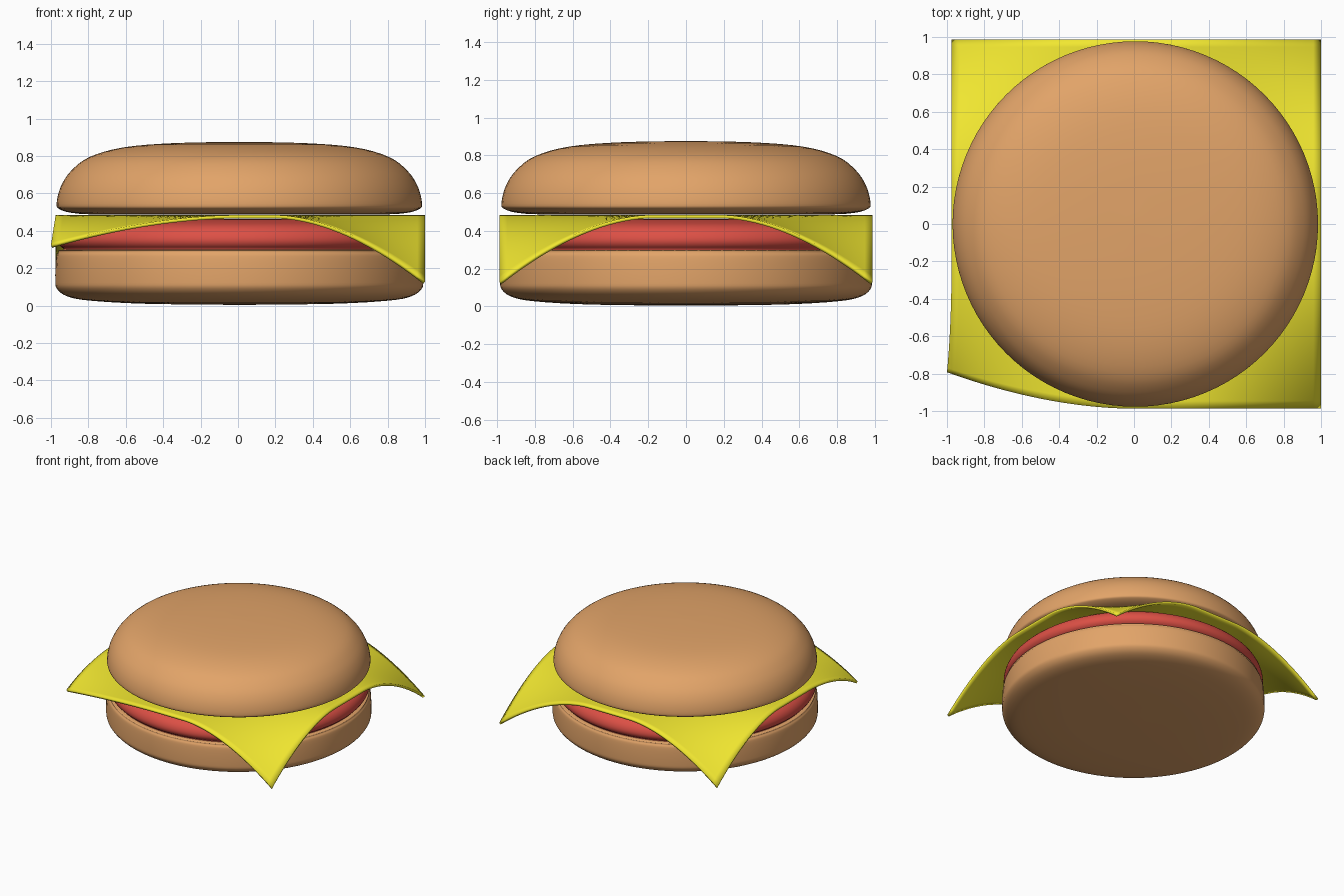
import bpy, bmesh, math

if "Cube" in bpy.data.objects:
    bpy.data.objects.remove(bpy.data.objects["Cube"])


def material(name, rgb):
    m = bpy.data.materials.new(name)
    m.diffuse_color = (*rgb, 1)
    m.use_nodes = True
    m.node_tree.nodes["Principled BSDF"].inputs["Base Color"].default_value = m.diffuse_color
    return m


def finish(name, bm, mat):
    bmesh.ops.recalc_face_normals(bm, faces=bm.faces)
    for f in bm.faces:
        f.smooth = True
    mesh = bpy.data.meshes.new(name)
    bm.to_mesh(mesh)
    bm.free()
    mesh.materials.append(mat)
    ob = bpy.data.objects.new(name, mesh)
    bpy.context.collection.objects.link(ob)
    return ob


def smooth_profile(pts, steps=4):
    # Catmull-Rom curve through the profile points
    ext = [pts[0]] + pts + [pts[-1]]
    out = []
    for a, b, c, d in zip(ext, ext[1:], ext[2:], ext[3:]):
        for i in range(steps):
            t = i / steps
            out.append(tuple(0.5 * (2 * q + (r - p) * t + (2 * p - 5 * q + 4 * r - s) * t * t
                                    + (3 * q - p - 3 * r + s) * t ** 3)
                             for p, q, r, s in zip(a, b, c, d)))
    return out + [pts[-1]]


def lathe(name, pts, mat, segments=96, cx=0.007):
    bm = bmesh.new()
    prof = [bm.verts.new((max(r, 0), 0, z)) for r, z in smooth_profile(pts)]
    edges = [bm.edges.new(p) for p in zip(prof, prof[1:])]
    bmesh.ops.spin(bm, geom=prof + edges, axis=(0, 0, 1), cent=(0, 0, 0),
                   angle=2 * math.pi, steps=segments)
    bmesh.ops.remove_doubles(bm, verts=bm.verts, dist=1e-4)
    bmesh.ops.translate(bm, verts=bm.verts, vec=(cx, 0, 0))
    return finish(name, bm, mat)


bun = material("bun", (0.76, 0.37, 0.14))
red = material("patty", (0.72, 0.08, 0.06))
yellow = material("cheese", (0.88, 0.80, 0.03))

# Bottom bun
lathe("bottom_bun", [(0, 0.004), (0.5, 0.01), (0.8, 0.027), (0.92, 0.05), (0.975, 0.09),
                     (0.984, 0.14), (0.98, 0.25), (0.968, 0.285), (0.93, 0.3),
                     (0.6, 0.302), (0, 0.302)], bun)

# Patty
lathe("patty", [(0, 0.29), (0.85, 0.292), (0.94, 0.305), (0.972, 0.35), (0.945, 0.41),
                (0.86, 0.445), (0.65, 0.462), (0, 0.464)], red)

# Top bun
lathe("top_bun", [(0, 0.486), (0.7, 0.487), (0.88, 0.494), (0.96, 0.515), (0.977, 0.545),
                  (0.955, 0.635), (0.9, 0.72), (0.8, 0.795), (0.62, 0.846),
                  (0.35, 0.869), (0, 0.876)], bun)

# Cheese slice: flat sheet with drooping corners, one of them folded inward
HALF = 0.9875


def fall(v, reach, power):
    return max(0, 1 - (HALF - abs(v)) / reach) ** power


bm = bmesh.new()
bmesh.ops.create_grid(bm, x_segments=48, y_segments=48, size=HALF)
for v in bm.verts:
    x, y, _ = v.co
    v.co.z = 0.484
    if x < 0 and y < 0:
        k = fall(x, 0.98, 1.9) * fall(y, 0.8, 1.8)
        v.co.z -= 0.16 * k
        v.co.y += 0.195 * k
        v.co.x -= 0.025 * k
    else:
        v.co.z -= 0.355 * fall(x, 0.8, 1.8) * fall(y, 0.8, 1.8)
    v.co.x += 0.0125
cheese = finish("cheese_slice", bm, yellow)
for f in cheese.data.polygons:
    if f.normal.z < 0:
        cheese.data.flip_normals()
        break
solid = cheese.modifiers.new("thickness", "SOLIDIFY")
solid.thickness = 0.018
solid.offset = -1
bpy.context.view_layer.objects.active = cheese
cheese.select_set(True)
bpy.ops.object.shade_smooth_by_angle(angle=math.radians(40))
